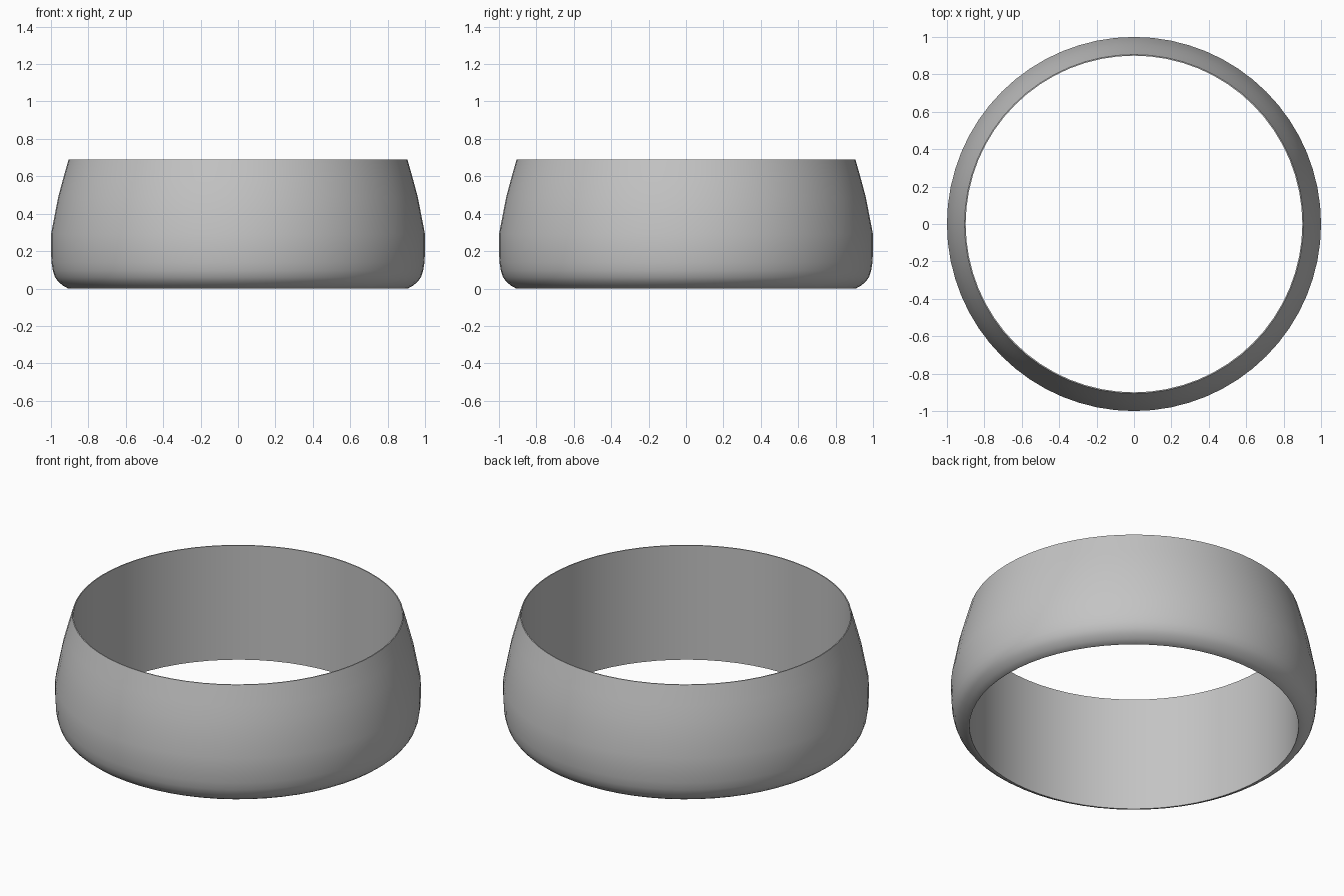
import bpy, bmesh, math

cube = bpy.data.objects.get("Cube")
if cube:
    bpy.data.objects.remove(cube, do_unlink=True)

SEGMENTS = 64

# Grey material
grey = bpy.data.materials.new("mid_grey")
grey.use_nodes = True
colour = (0.55, 0.55, 0.55, 1)
grey.diffuse_color = colour
grey.node_tree.nodes["Principled BSDF"].inputs["Base Color"].default_value = colour

# Closed cross-section: straight bore, rounded foot, bulging belly, tapered lip
profile = [(0.9, 0), (0.908, 0), (0.935, 0.015), (0.96, 0.035), (0.978, 0.06),
           (0.99, 0.095), (0.997, 0.14), (1, 0.2), (1, 0.29),
           (0.961, 0.49), (0.937, 0.58), (0.906, 0.69), (0.9, 0.69)]

# Lathe the section around z
bm = bmesh.new()
rings = []
for r, z in profile:
    angles = [math.tau * i / SEGMENTS for i in range(SEGMENTS)]
    rings.append([bm.verts.new((r * math.cos(a), r * math.sin(a), z)) for a in angles])
for k, low in enumerate(rings):
    high = rings[(k + 1) % len(rings)]
    for i in range(SEGMENTS):
        j = (i + 1) % SEGMENTS
        bm.faces.new((low[i], low[j], high[j], high[i]))
bmesh.ops.recalc_face_normals(bm, faces=bm.faces)

mesh = bpy.data.meshes.new("ring_band")
bm.to_mesh(mesh)
bm.free()
mesh.materials.append(grey)
band = bpy.data.objects.new("ring_band", mesh)
bpy.context.collection.objects.link(band)

# Smooth shading with crisp rims
bpy.ops.object.select_all(action="DESELECT")
band.select_set(True)
bpy.context.view_layer.objects.active = band
bpy.ops.object.shade_smooth_by_angle(angle=math.radians(30))
